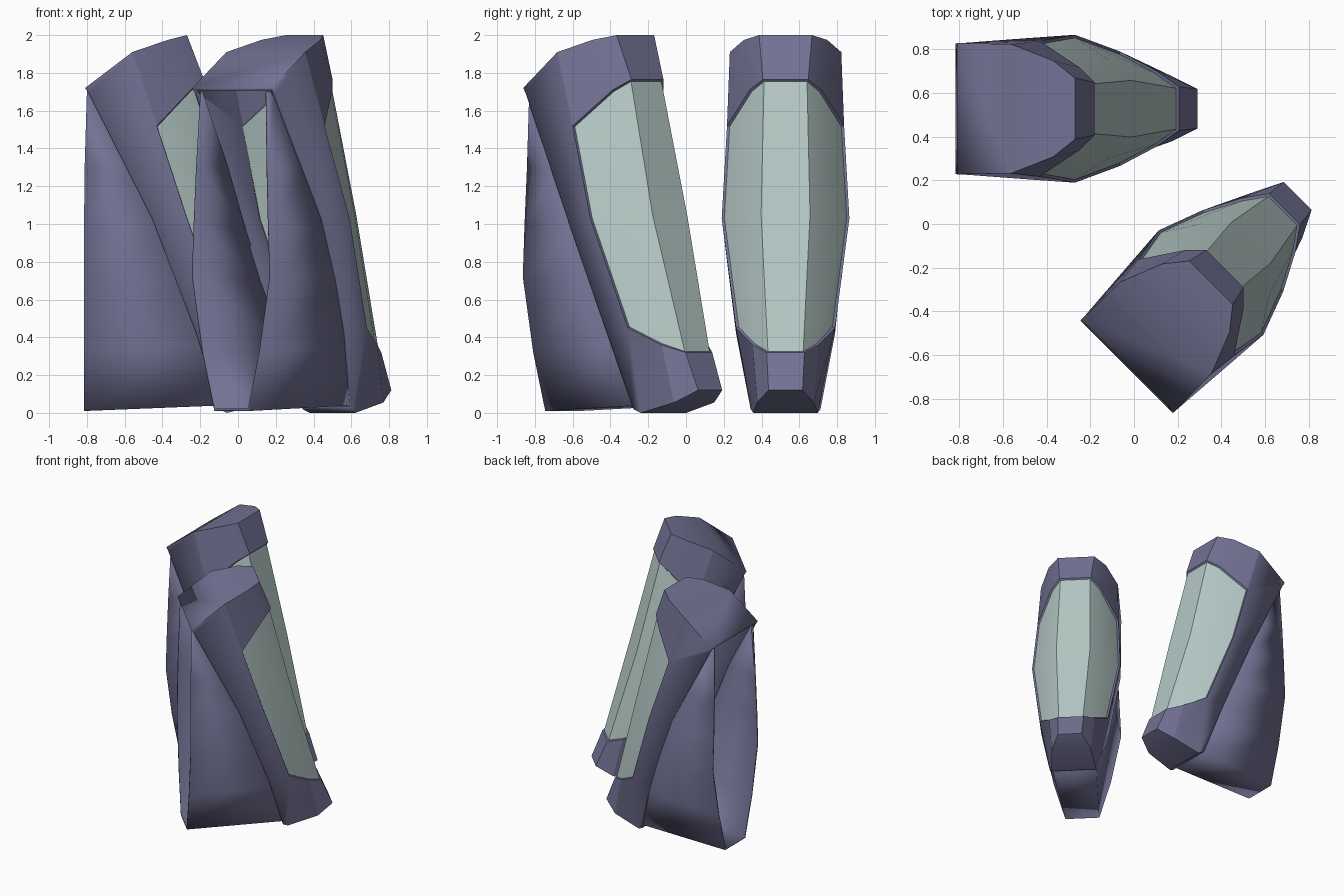
import bpy, bmesh, math

if "Cube" in bpy.data.objects:
    bpy.data.objects.remove(bpy.data.objects["Cube"])


def material(name, rgb):
    m = bpy.data.materials.new(name)
    m.diffuse_color = (*rgb, 1)
    m.use_nodes = True
    m.node_tree.nodes["Principled BSDF"].inputs["Base Color"].default_value = m.diffuse_color
    return m


PURPLE = material("slate purple", (0.17, 0.17, 0.30))
PALE = material("pale green panel", (0.46, 0.58, 0.56))


def full(row):
    """Half section (u, v, z) from rear to front, mirrored to both sides."""
    return row + [(u, -v, z) for u, v, z in reversed(row)]


def finish(bm, name, thickness):
    me = bpy.data.meshes.new(name)
    bm.to_mesh(me)
    bm.free()
    me.materials.append(PURPLE)
    me.materials.append(PALE)
    ob = bpy.data.objects.new(name, me)
    bpy.context.collection.objects.link(ob)
    bpy.ops.object.select_all(action='DESELECT')
    ob.select_set(True)
    bpy.context.view_layer.objects.active = ob
    bpy.ops.object.shade_smooth_by_angle(angle=math.radians(20))
    mod = ob.modifiers.new("thickness", 'SOLIDIFY')
    mod.thickness = thickness
    mod.offset = -1
    return ob


def place(ob, loc, turn):
    ob.location = loc
    ob.rotation_euler = (0, 0, turn)


# front shell sections: rear edge, panel side, corner, front fold
SHELL = [
    [(-.81, .30, 1.72), (-.56, .295, 1.91), (-.37, .22, 1.975), (-.27, .14, 2.0)],
    [(-.79, .30, 1.69), (-.43, .31, 1.52), (-.25, .19, 1.71), (-.18, .12, 1.765)],
    [(-.455, .325, 1.03), (-.27, .338, 1.03), (-.11, .235, 1.04), (0, .135, 1.05)],
    [(-.22, .262, .42), (-.065, .262, .45), (.10, .175, .36), (.205, .10, .32)],
    [(-.10, .185, .02), (-.06, .17, 0), (.17, .15, .055), (.29, .09, .12)],
]


def front_shell(name):
    bm = bmesh.new()
    rows = [[bm.verts.new(p) for p in full(r)] for r in SHELL]
    panel = []
    for j in range(4):
        for i in range(7):
            f = bm.faces.new((rows[j][i], rows[j][i + 1], rows[j + 1][i + 1], rows[j + 1][i]))
            if j in (1, 2) and 1 <= i <= 5:
                panel.append(f)
    # lid and sole
    for r in (rows[0], rows[-1]):
        for i in range(3):
            bm.faces.new((r[i], r[i + 1], r[6 - i], r[7 - i]))
    bmesh.ops.recalc_face_normals(bm, faces=bm.faces)
    # make sure the shell faces outward (lid points up)
    bm.normal_update()
    if max(bm.faces, key=lambda f: f.calc_center_median().z).normal.z < 0:
        bmesh.ops.reverse_faces(bm, faces=bm.faces)
    # recessed pale panel
    bmesh.ops.inset_region(bm, faces=panel, thickness=0.008, depth=-0.012, use_even_offset=True)
    for f in panel:
        f.material_index = 1
    return finish(bm, name, 0.025)


# rear guard: pairs of back edge and front edge points, open at the back
GUARD = [
    [(-.80, .25, 1.70), (-.78, .285, 1.70)],
    [(-.812, .27, 1.30), (-.56, .30, 1.30)],
    [(-.815, .285, 1.0), (-.42, .305, 0.97)],
    [(-.815, .298, .72), (-.31, .29, .70)],
    [(-.815, .22, .32), (-.17, .235, .36)],
    [(-.815, .13, .01), (-.07, .17, .04)],
]


def rear_guard(name):
    bm = bmesh.new()
    rows = [[bm.verts.new(p) for p in full(r)] for r in GUARD]
    for a, b in zip(rows, rows[1:]):
        for i in (0, 2):
            bm.faces.new((a[i], a[i + 1], b[i + 1], b[i]))
    # floor joining the two wings
    bm.faces.new(rows[-1])
    bmesh.ops.recalc_face_normals(bm, faces=bm.faces)
    bm.normal_update()
    if min(bm.faces, key=lambda f: f.calc_center_median().z).normal.z > 0:
        bmesh.ops.reverse_faces(bm, faces=bm.faces)
    return finish(bm, name, 0.015)


# two identical guards, one turned by 45 degrees
for tag, loc, turn in (("back", (0, .527, 0), 0), ("front", (.543, -.077, 0), math.radians(45))):
    place(front_shell(tag + "_shell"), loc, turn)
    place(rear_guard(tag + "_rear_guard"), loc, turn)
